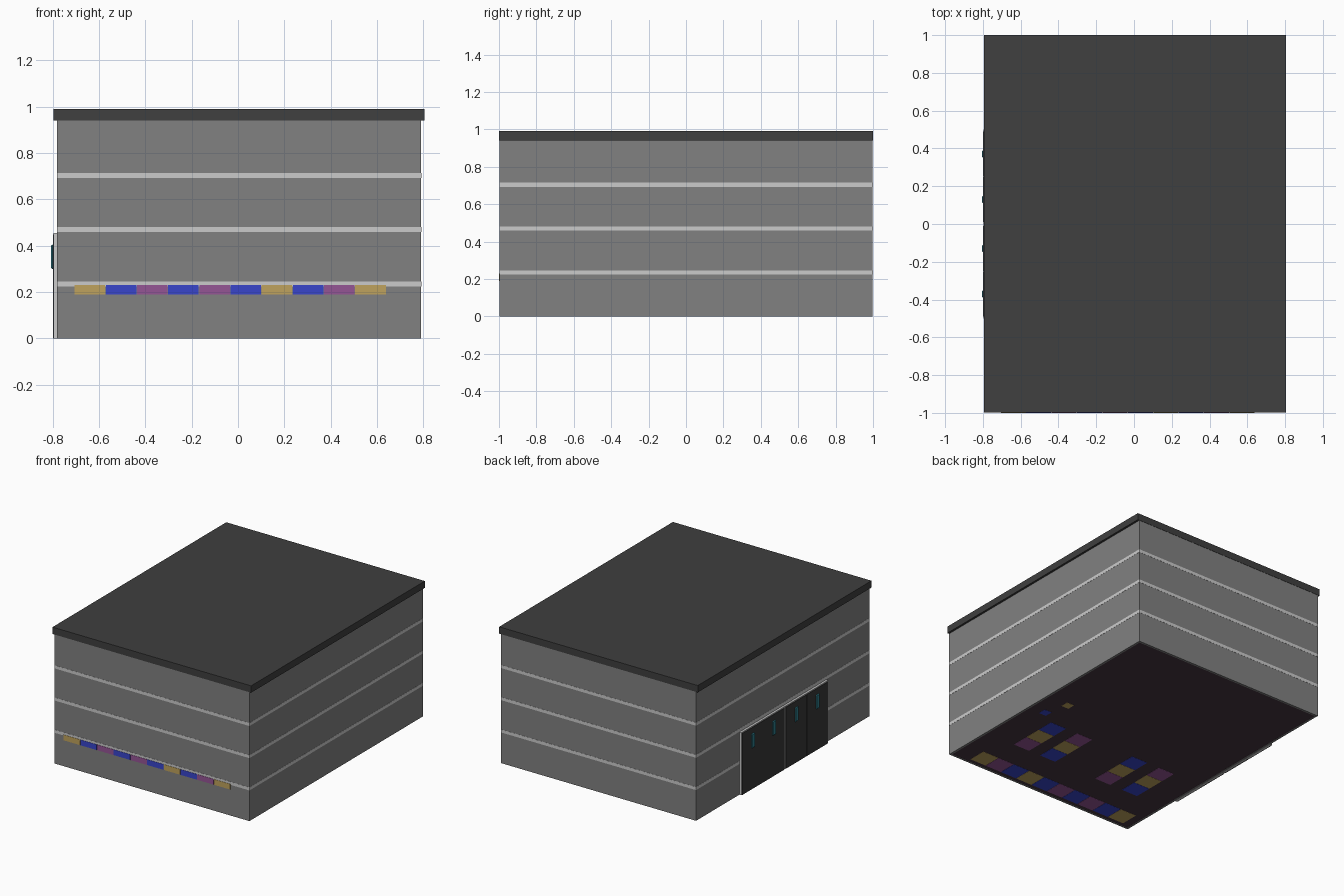
import bpy, bmesh
from math import radians
from mathutils import Matrix, Vector

if "Cube" in bpy.data.objects:
    bpy.data.objects.remove(bpy.data.objects["Cube"])

def material(name, rgb):
    m = bpy.data.materials.new(name)
    m.diffuse_color = (*rgb, 1)
    m.use_nodes = True
    m.node_tree.nodes["Principled BSDF"].inputs["Base Color"].default_value = m.diffuse_color
    return m

WALL = material("wall_grey", (0.22, 0.22, 0.22))
BAND = material("band_light", (0.55, 0.55, 0.55))
DARK = material("dark_trim", (0.05, 0.05, 0.05))
DOOR = material("door_dark", (0.04, 0.04, 0.04))
TEAL = material("handle_teal", (0.03, 0.22, 0.28))
FLOOR = material("carpet", (0.06, 0.035, 0.05))
B = material("seat_blue", (0.04, 0.06, 0.6))
P = material("seat_purple", (0.3, 0.09, 0.3))
Y = material("seat_yellow", (0.52, 0.36, 0.11))

def boxes(name, items, mat):
    """One object from boxes given as (x0, x1, y0, y1, z0, z1)."""
    bm = bmesh.new()
    for x0, x1, y0, y1, z0, z1 in items:
        c = Vector(((x0 + x1) / 2, (y0 + y1) / 2, (z0 + z1) / 2))
        bmesh.ops.create_cube(bm, size=1, matrix=Matrix.Translation(c)
                              @ Matrix.Diagonal((x1 - x0, y1 - y0, z1 - z0, 1)))
    me = bpy.data.meshes.new(name)
    bm.to_mesh(me)
    bm.free()
    ob = bpy.data.objects.new(name, me)
    me.materials.append(mat)
    bpy.context.collection.objects.link(ob)
    return ob

def ring(x0, x1, y0, y1, z0, z1, t):
    """Four slabs around a rectangle."""
    return [(x0, x1, y0, y0 + t, z0, z1), (x0, x1, y1 - t, y1, z0, z1),
            (x0, x0 + t, y0 + t, y1 - t, z0, z1), (x1 - t, x1, y0 + t, y1 - t, z0, z1)]

# Shell of the building
boxes("walls", ring(-.78, .79, -.997, .998, 0, .94, .015), WALL)
boxes("floor", [(-.766, .776, -.983, .984, .001, .01)], FLOOR)
boxes("roof", [(-.795, .805, -.999, 1.0, .94, .99)], DARK)
for i, z in enumerate((.235, .47, .704)):
    boxes(f"wall_band_{i + 1}", ring(-.781, .791, -.998, .999, z - .011, z + .011, .004), BAND)

# Two pairs of doors on the left wall
for i, yc in enumerate((-.25, .25)):
    boxes(f"door_frame_{i + 1}", [(-.796, -.78, yc - .249, yc + .249, 0, .456)], BAND)
    for j, s in enumerate((-1, 1)):
        ym = yc + s * .121
        boxes(f"door_{i + 1}_{j + 1}", [(-.799, -.79, ym - .119, ym + .119, 0, .448)], DOOR)
        h = boxes(f"door_handle_{i + 1}_{j + 1}",
                  [(-.806, -.795, ym - .018, ym + .018, .30, .405)], TEAL)
        bev = h.modifiers.new("bevel", 'BEVEL')
        bev.width = .005
        bev.segments = 1

# Wall bench: seats along the front, with backs leaning through the wall
for i, m in enumerate((Y, B, P, B, P, B, Y, B, P, Y)):
    x = -.705 + i * .1345
    boxes(f"bench_seat_{i + 1}", [(x, x + .132, -.955, -.82, 0, .11)], m)
    back = boxes(f"bench_back_{i + 1}", [(x, x + .132, -1.0, -.97, .19, .23)], m)
    boxes(f"bench_back_lower_{i + 1}", [(x, x + .132, -.975, -.945, .09, .20)], m)

# Rows of three seats facing each other over tables
rows = ((.475, (P, Y, B)), (.245, (B, Y, P)), (-.24, (P, Y, B)), (-.475, (B, Y, P)))
for r, (x, cols) in enumerate(rows):
    out = 1 if r % 2 == 0 else -1
    for k, m in enumerate(cols):
        y = -.55 + k * .13
        xb = x + out * .06
        boxes(f"row_seat_{r + 1}_{k + 1}",
              [(x - .066, x + .066, y - .064, y + .064, 0, .11),
               (xb - .015, xb + .015, y - .064, y + .064, .11, .22)], m)
for i, x in enumerate((.36, -.3575)):
    boxes(f"table_{i + 1}", [(x - .045, x + .045, -.6, -.24, .17, .185),
                             (x - .015, x + .015, -.45, -.39, .01, .17)], WALL)

# Small stools by the right wall
for i, (x, y, m) in enumerate(((.655, -.15, B), (.6, .02, Y))):
    boxes(f"stool_{i + 1}", [(x - .03, x + .03, y - .03, y + .03, 0, .1)], m)
